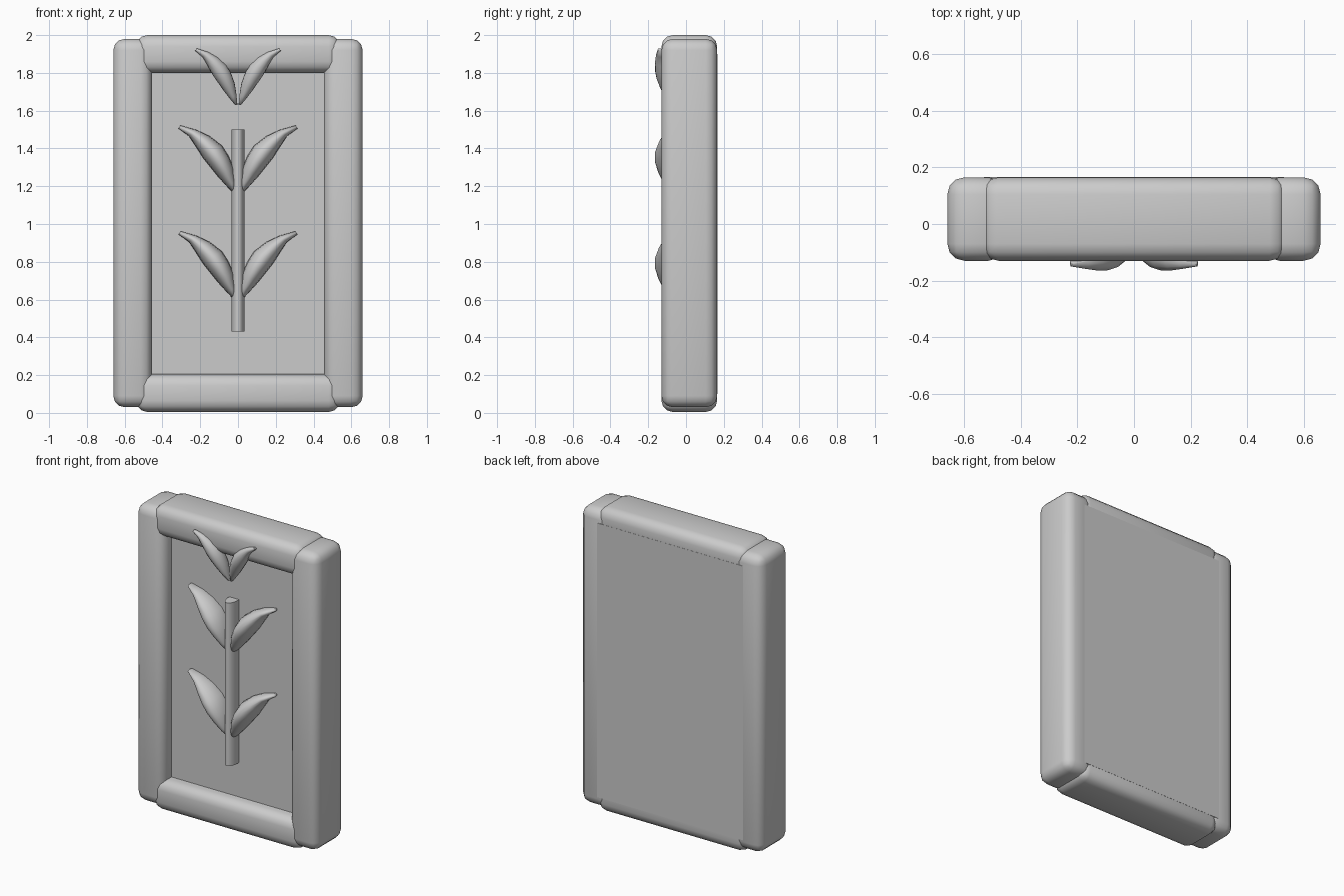
import bpy, bmesh, math
from mathutils import Vector

if "Cube" in bpy.data.objects:
    bpy.data.objects.remove(bpy.data.objects["Cube"], do_unlink=True)

stone = bpy.data.materials.new("light_grey")
stone.use_nodes = True
stone.diffuse_color = (0.6, 0.6, 0.6, 1)
stone.node_tree.nodes["Principled BSDF"].inputs["Base Color"].default_value = (0.6, 0.6, 0.6, 1)


def add_object(name, bm, angle=50):
    bmesh.ops.recalc_face_normals(bm, faces=bm.faces)
    mesh = bpy.data.meshes.new(name)
    bm.to_mesh(mesh)
    bm.free()
    mesh.materials.append(stone)
    obj = bpy.data.objects.new(name, mesh)
    bpy.context.collection.objects.link(obj)
    bpy.ops.object.select_all(action="DESELECT")
    obj.select_set(True)
    bpy.context.view_layer.objects.active = obj
    bpy.ops.object.shade_smooth_by_angle(angle=math.radians(angle))
    return obj


def block(name, low, high, bevel=0):
    low, high = Vector(low), Vector(high)
    bm = bmesh.new()
    bmesh.ops.create_cube(bm, size=1)
    for v in bm.verts:
        v.co = (low + high) / 2 + v.co * (high - low)
    if bevel:
        bmesh.ops.bevel(bm, geom=bm.edges[:], offset=bevel, segments=3,
                        profile=0.5, affect="EDGES")
    return add_object(name, bm)


# Rounded frame: two uprights and two rails
FRONT, BACK = -0.13, 0.165
block("left_upright", (0.455, FRONT, 0.03), (0.66, BACK, 1.98), 0.06)
block("right_upright", (-0.66, FRONT, 0.03), (-0.455, BACK, 1.98), 0.06)
block("bottom_rail", (-0.54, FRONT, 0.005), (0.54, BACK, 0.205), 0.06)
block("top_rail", (-0.54, FRONT, 1.80), (0.54, BACK, 2.0), 0.06)

# Recessed panel
block("back_panel", (-0.53, -0.04, 0.1), (0.53, BACK + 0.001, 1.9))

# Stem: an oval rod half sunk into the panel
bm = bmesh.new()
bmesh.ops.create_cone(bm, cap_ends=True, segments=24, radius1=1, radius2=1, depth=1)
for v in bm.verts:
    v.co = (v.co.x * 0.035, -0.055 + v.co.y * 0.065, 0.965 + v.co.z * 1.07)
add_object("stem", bm)

# Leaf stations: inner edge (x, z), outer edge (x, z), half width along y
LEAF = [
    ((0.004, 0.00), (0.022, 0.00), 0.025),
    ((0.012, 0.07), (0.055, 0.035), 0.06),
    ((0.025, 0.14), (0.105, 0.09), 0.09),
    ((0.05, 0.20), (0.145, 0.14), 0.107),
    ((0.085, 0.255), (0.185, 0.19), 0.105),
    ((0.15, 0.305), (0.22, 0.245), 0.085),
    ((0.22, 0.338), (0.26, 0.305), 0.055),
    ((0.305, 0.362), (0.315, 0.345), 0.02),
]


def leaf(name, side, base, sx=1, sz=1, sy=1, y_base=-0.058, y_tip=-0.058):
    bm = bmesh.new()
    rings, count = [], 16
    for i, (inner, outer, half) in enumerate(LEAF):
        a, b = Vector(inner), Vector(outer)
        mid, arm = (a + b) / 2, (b - a) / 2
        y_mid = y_base + (y_tip - y_base) * i / (len(LEAF) - 1)
        ring = []
        for k in range(count):
            t = math.tau * k / count
            p = mid + arm * math.cos(t)
            ring.append(bm.verts.new((side * p.x * sx, y_mid + half * sy * math.sin(t),
                                      base + p.y * sz)))
        rings.append(ring)
    for r, s in zip(rings, rings[1:]):
        for k in range(count):
            n = (k + 1) % count
            bm.faces.new((r[k], r[n], s[n], s[k]))
    bm.faces.new(rings[0])
    bm.faces.new(rings[-1])
    add_object(name, bm, 80)


# Three pairs of leaves; the top pair is smaller and leans forward over the rail
for word, side in (("left", 1), ("right", -1)):
    leaf("lower_leaf_" + word, side, 0.6)
    leaf("middle_leaf_" + word, side, 1.16)
    leaf("top_leaf_" + word, side, 1.63, 0.72, 0.83, 0.5, -0.075, -0.14)
